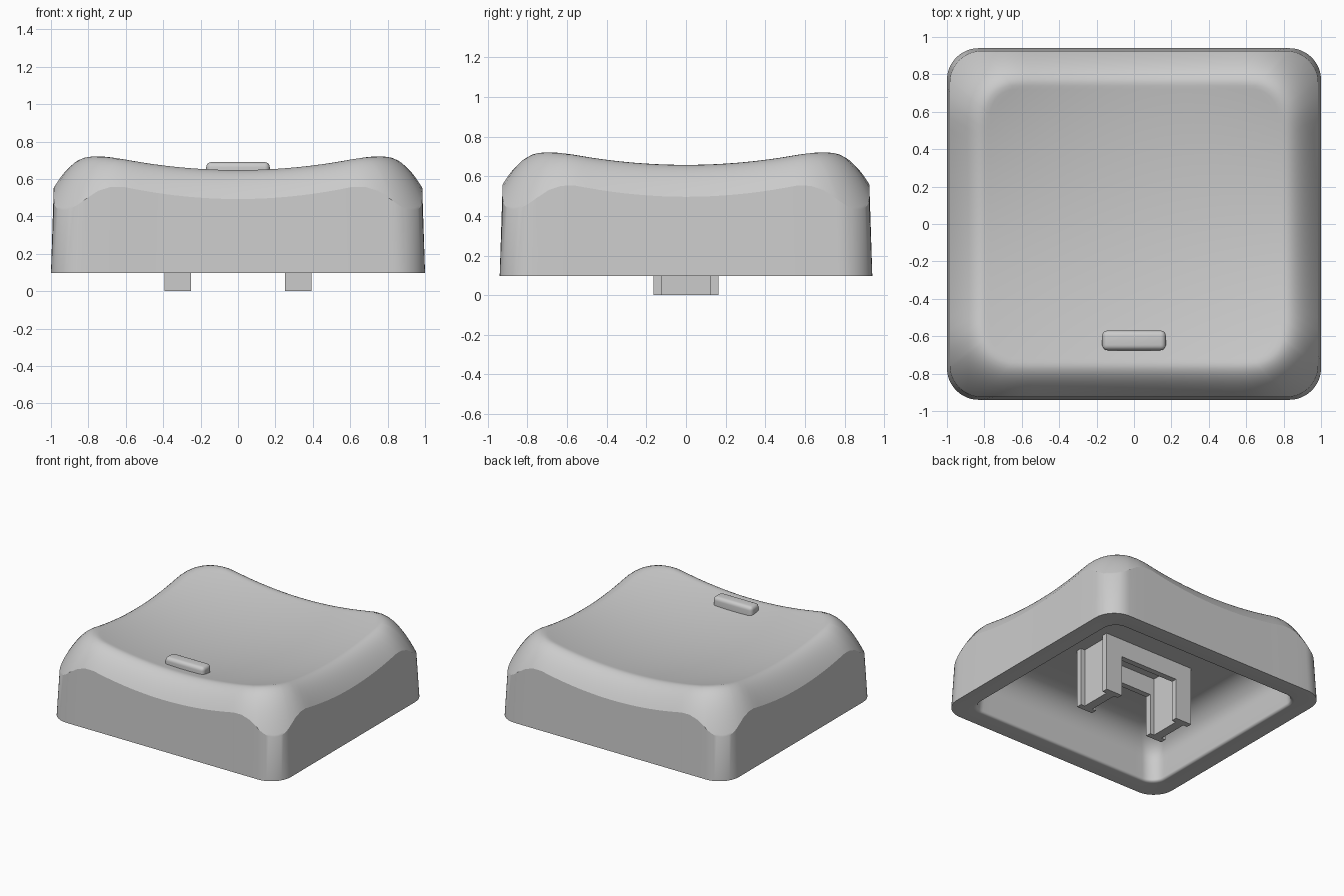
import bpy, bmesh, math

old = bpy.data.objects.get("Cube")
if old:
    bpy.data.objects.remove(old, do_unlink=True)

grey = bpy.data.materials.new("light_grey_plastic")
grey.use_nodes = True
colour = (0.6, 0.6, 0.6, 1)
grey.diffuse_color = colour
grey.node_tree.nodes["Principled BSDF"].inputs["Base Color"].default_value = colour


def finish(bm, name, angle=None):
    """Turn a bmesh into a named grey object."""
    bmesh.ops.recalc_face_normals(bm, faces=bm.faces)
    mesh = bpy.data.meshes.new(name)
    bm.to_mesh(mesh)
    bm.free()
    mesh.materials.append(grey)
    obj = bpy.data.objects.new(name, mesh)
    bpy.context.collection.objects.link(obj)
    if angle:
        bpy.ops.object.select_all(action="DESELECT")
        obj.select_set(True)
        bpy.context.view_layer.objects.active = obj
        bpy.ops.object.shade_smooth_by_angle(angle=math.radians(angle))
    return obj


def outline(hx, hy, r, corner=12, side=24):
    """Rounded rectangle with evenly divided sides."""
    arcs = []
    for q, (sx, sy) in enumerate(((1, 1), (-1, 1), (-1, -1), (1, -1))):
        arc = []
        for i in range(corner + 1):
            a = (q + i / corner) * math.pi / 2
            arc.append((sx * (hx - r) + r * math.cos(a), sy * (hy - r) + r * math.sin(a)))
        arcs.append(arc)
    pts = []
    for q in range(4):
        (ax, ay), (bx, by) = arcs[q][-1], arcs[(q + 1) % 4][0]
        pts += arcs[q]
        pts += [(ax + (bx - ax) * i / side, ay + (by - ay) * i / side) for i in range(1, side)]
    return pts


def top_height(x, y):
    """Shallow dish that rolls off outside an inner rounded rectangle."""
    dish = 0.583 + 0.115 * (x * x + y * y) + 0.07 * (x * y) ** 2
    dx, dy = abs(x) - 0.6, abs(y) - 0.545
    s = math.hypot(max(dx, 0), max(dy, 0)) + min(max(dx, dy), 0) - 0.2
    return dish - 3.8 * max(s, 0) ** 1.75


# Keycap shell: ceiling, inner fillet, rounded rim, outer wall, dished top
loops = []
base, ceiling, fillet, lip = 0.096, 0.46, 0.2, 0.02


def cavity_loop(inset, z):
    loops.append([(x, y, z) for x, y in outline(0.87 - inset, 0.81 - inset, 0.11)])


for t in (0.3, 0.7):
    loops.append([(x * t, y * t, ceiling) for x, y in outline(0.65, 0.59, 0.11)])
for i in range(11):
    a = i / 10 * math.pi / 2
    cavity_loop(fillet * (1 - math.sin(a)) + lip + 0.01, ceiling - fillet * (1 - math.cos(a)))
for i in range(6):
    a = i / 5 * math.pi / 2
    cavity_loop(lip * math.cos(a), base + lip * (1 - math.sin(a)))
loops.append([(x, y, base) for x, y in outline(1, 0.94, 0.17)])
crease = outline(0.985, 0.925, 0.17)
steps = 44
for i in range(steps):
    t = 1 - (i / steps) ** 1.4
    loops.append([(x * t, y * t, top_height(x * t, y * t)) for x, y in crease])

bm = bmesh.new()
rings = [[bm.verts.new(p) for p in loop] for loop in loops]
n = len(crease)
for a, b in zip(rings, rings[1:]):
    for i in range(n):
        j = (i + 1) % n
        bm.faces.new((a[i], a[j], b[j], b[i]))
for ring, z in ((rings[0], ceiling), (rings[-1], top_height(0, 0))):
    hub = bm.verts.new((0, 0, z))
    for i in range(n):
        bm.faces.new((ring[i], ring[(i + 1) % n], hub))
finish(bm, "keycap_shell", 25)


def add_box(bm, x0, x1, y0, y1, z0, z1):
    verts = bmesh.ops.create_cube(bm, size=1)["verts"]
    for v in verts:
        v.co.x = x1 if v.co.x > 0 else x0
        v.co.y = y1 if v.co.y > 0 else y0
        v.co.z = z1 if v.co.z > 0 else z0


# Mount: two grooved prongs joined by a pair of beams
top = ceiling + 0.02
for side, label in ((1, "left"), (-1, "right")):
    bm = bmesh.new()
    c = side * 0.322
    add_box(bm, c - 0.035, c + 0.035, -0.12, 0.12, 0, top)
    for y0 in (-0.165, 0.12):
        add_box(bm, c - 0.07, c + 0.07, y0, y0 + 0.045, 0, top)
    finish(bm, label + "_mount_prong")
for y0, label in ((-0.165, "front"), (0.12, "back")):
    bm = bmesh.new()
    add_box(bm, -0.252, 0.252, y0, y0 + 0.045, 0.32, top)
    finish(bm, label + "_mount_beam")

# Raised finger bar on the dish
bm = bmesh.new()
add_box(bm, -0.17, 0.17, -0.675, -0.57, 0.56, 0.69)
bmesh.ops.bevel(bm, geom=bm.edges[:], offset=0.028, segments=5, profile=0.5, affect="EDGES")
finish(bm, "finger_bar", 35)
